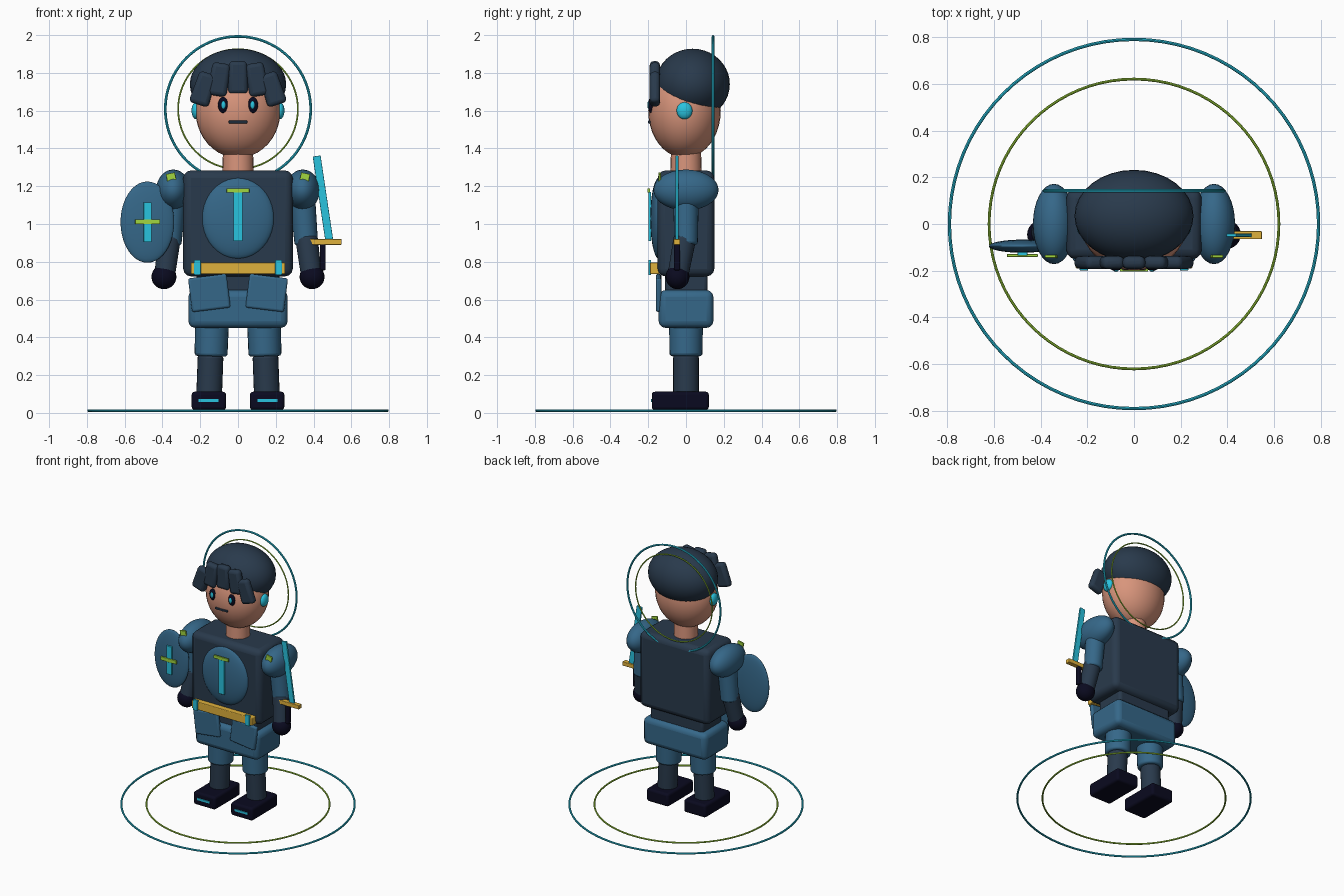
import bpy
import math
from mathutils import Vector

if "Cube" in bpy.data.objects:
    bpy.data.objects.remove(bpy.data.objects["Cube"])


def mat(name, r, g, b):
    m = bpy.data.materials.new(name)
    m.diffuse_color = (r, g, b, 1)
    m.use_nodes = True
    m.node_tree.nodes["Principled BSDF"].inputs["Base Color"].default_value = m.diffuse_color
    return m


SLATE = mat("dark_slate", 0.022, 0.042, 0.072)
BLUE = mat("steel_blue", 0.036, 0.137, 0.250)
SKIN = mat("skin", 0.69, 0.30, 0.20)
NAVY = mat("black_navy", 0.003, 0.003, 0.014)
CYAN = mat("bright_cyan", 0.022, 0.55, 0.74)
GREEN = mat("lime_green", 0.36, 0.68, 0.05)
GOLD = mat("gold", 0.74, 0.44, 0.045)


def finish(name, m, bevel=0.0):
    ob = bpy.context.object
    ob.name = name
    ob.data.materials.append(m)
    if bevel:
        b = ob.modifiers.new("rounding", 'BEVEL')
        b.width = bevel
        b.segments = 3
        b.limit_method = 'ANGLE'
    bpy.ops.object.shade_smooth_by_angle(angle=math.radians(40))
    return ob


def box(name, loc, size, m, bevel=0.0, tilt=0.0, taper=1.0):
    """Rounded box, tilt in degrees about y, taper scales the top width."""
    bpy.ops.mesh.primitive_cube_add(size=1, location=loc,
                                    rotation=(0, math.radians(tilt), 0))
    for v in bpy.context.object.data.vertices:
        k = taper if v.co.z > 0 else 1
        v.co = (v.co.x * size[0] * k, v.co.y * size[1], v.co.z * size[2])
    return finish(name, m, bevel)


def ball(name, loc, radii, m, seg=32, rings=20):
    bpy.ops.mesh.primitive_uv_sphere_add(segments=seg, ring_count=rings,
                                         radius=1, location=loc)
    for v in bpy.context.object.data.vertices:
        v.co = [c * r for c, r in zip(v.co, radii)]
    return finish(name, m)


def limb(name, low, high, r_low, r_high, m, bevel=0.014):
    low, high = Vector(low), Vector(high)
    d = high - low
    bpy.ops.mesh.primitive_cone_add(
        vertices=24, radius1=r_low, radius2=r_high, depth=d.length,
        location=(low + high) / 2,
        rotation=d.to_track_quat('Z', 'Y').to_euler())
    return finish(name, m, bevel)


def ring(name, loc, radius, tube, m, upright):
    bpy.ops.mesh.primitive_torus_add(
        major_radius=radius, minor_radius=tube, major_segments=80,
        minor_segments=8, location=loc,
        rotation=(math.pi / 2 if upright else 0, 0, 0))
    return finish(name, m)


# Ground rings and halo
ring("ground_ring_outer", (0, 0, 0.012), 0.791, 0.007, CYAN, False)
ring("ground_ring_inner", (0, 0, 0.012), 0.621, 0.006, GREEN, False)
ring("halo_outer", (0, 0.143, 1.608), 0.385, 0.007, CYAN, True)
ring("halo_inner", (0, 0.143, 1.608), 0.317, 0.0045, GREEN, True)

# Head
ball("head", (0, -0.008, 1.60), (0.225, 0.192, 0.25), SKIN)
ball("hair_cap", (0, 0.035, 1.74), (0.255, 0.197, 0.188), SLATE)
limb("neck", (0, 0, 1.25), (0, 0, 1.39), 0.083, 0.08, SKIN, 0)
box("mouth", (0, -0.193, 1.54), (0.10, 0.014, 0.014), SLATE, 0.003)
for i in range(-2, 3):
    a = abs(i)
    s = (i > 0) - (i < 0)
    box("fringe_lock", (s * (0, 0.10, 0.183)[a], -0.165, (1.775, 1.765, 1.715)[a]),
        (0.108, 0.054, 0.175), SLATE, 0.022, -9 * i, 0.88)

# Torso and chest plate with emblem
box("torso", (0, 0, 1.003), (0.58, 0.30, 0.56), SLATE, 0.04)
ball("chest_plate", (0, -0.143, 1.03), (0.192, 0.046, 0.215), BLUE)
box("emblem_stem", (0, -0.192, 1.04), (0.05, 0.014, 0.26), CYAN, 0.002)
box("emblem_bar", (0, -0.197, 1.177), (0.12, 0.014, 0.022), GREEN, 0.002)

# Waist, belt and hips
box("waist", (0, 0.002, 0.69), (0.44, 0.225, 0.12), SLATE, 0.02)
box("belt", (0, -0.165, 0.765), (0.50, 0.05, 0.06), GOLD, 0.005)
box("hips", (0, 0, 0.55), (0.525, 0.29, 0.20), BLUE, 0.036)

for s in (-1, 1):
    # Face details
    ball("ear_gem", (s * 0.222, -0.008, 1.60), (0.024, 0.042, 0.045), CYAN, 20, 12)
    ball("eye", (s * 0.079, -0.186, 1.63), (0.027, 0.014, 0.042), NAVY, 20, 12)
    ball("iris", (s * 0.077, -0.197, 1.63), (0.012, 0.008, 0.021), CYAN, 16, 10)

    # Belt clips and hip flaps
    box("belt_clip", (s * 0.215, -0.192, 0.77), (0.036, 0.014, 0.08), CYAN, 0.003)
    box("hip_flap", (s * 0.152, -0.145, 0.635), (0.205, 0.03, 0.18), BLUE, 0.012, s * 7)

    # Legs and boots
    limb("thigh", (s * 0.143, 0, 0.30), (s * 0.137, 0, 0.50), 0.087, 0.09, BLUE)
    limb("shin", (s * 0.153, 0, 0.09), (s * 0.145, 0, 0.305), 0.068, 0.068, SLATE)
    box("boot", (s * 0.154, -0.03, 0.064), (0.182, 0.302, 0.096), NAVY, 0.016)
    box("boot_strip", (s * 0.156, -0.182, 0.066), (0.105, 0.009, 0.016), CYAN)

    # Arms
    ball("shoulder_pad", (s * 0.343, 0, 1.18), (0.09, 0.172, 0.108), BLUE)
    box("shoulder_tag", (s * 0.354, -0.139, 1.247), (0.048, 0.012, 0.044),
        GREEN, 0.002, s * 12)
    limb("upper_arm", (s * 0.362, 0, 0.89), (s * 0.34, 0, 1.15), 0.062, 0.068, BLUE)
    limb("forearm", (s * 0.388, -0.042, 0.73), (s * 0.362, -0.005, 0.93),
         0.055, 0.06, SLATE)
    ball("hand", (s * 0.392, -0.045, 0.72), (0.066, 0.063, 0.065), NAVY, 24, 14)

# Shield with cross
ball("shield", (-0.48, -0.095, 1.01), (0.142, 0.028, 0.215), BLUE)
box("shield_cross_upright", (-0.478, -0.128, 1.01), (0.042, 0.014, 0.21), CYAN, 0.002)
box("shield_cross_bar", (-0.478, -0.135, 1.012), (0.132, 0.012, 0.026), GREEN, 0.002)

# Sword
box("sword_blade", (0.45, -0.048, 1.135), (0.042, 0.014, 0.455), CYAN, 0.002, -8.5)
box("sword_guard", (0.448, -0.048, 0.905), (0.20, 0.034, 0.03), GOLD, 0.003)
box("sword_grip", (0.448, -0.048, 0.825), (0.03, 0.032, 0.14), NAVY, 0.006)
